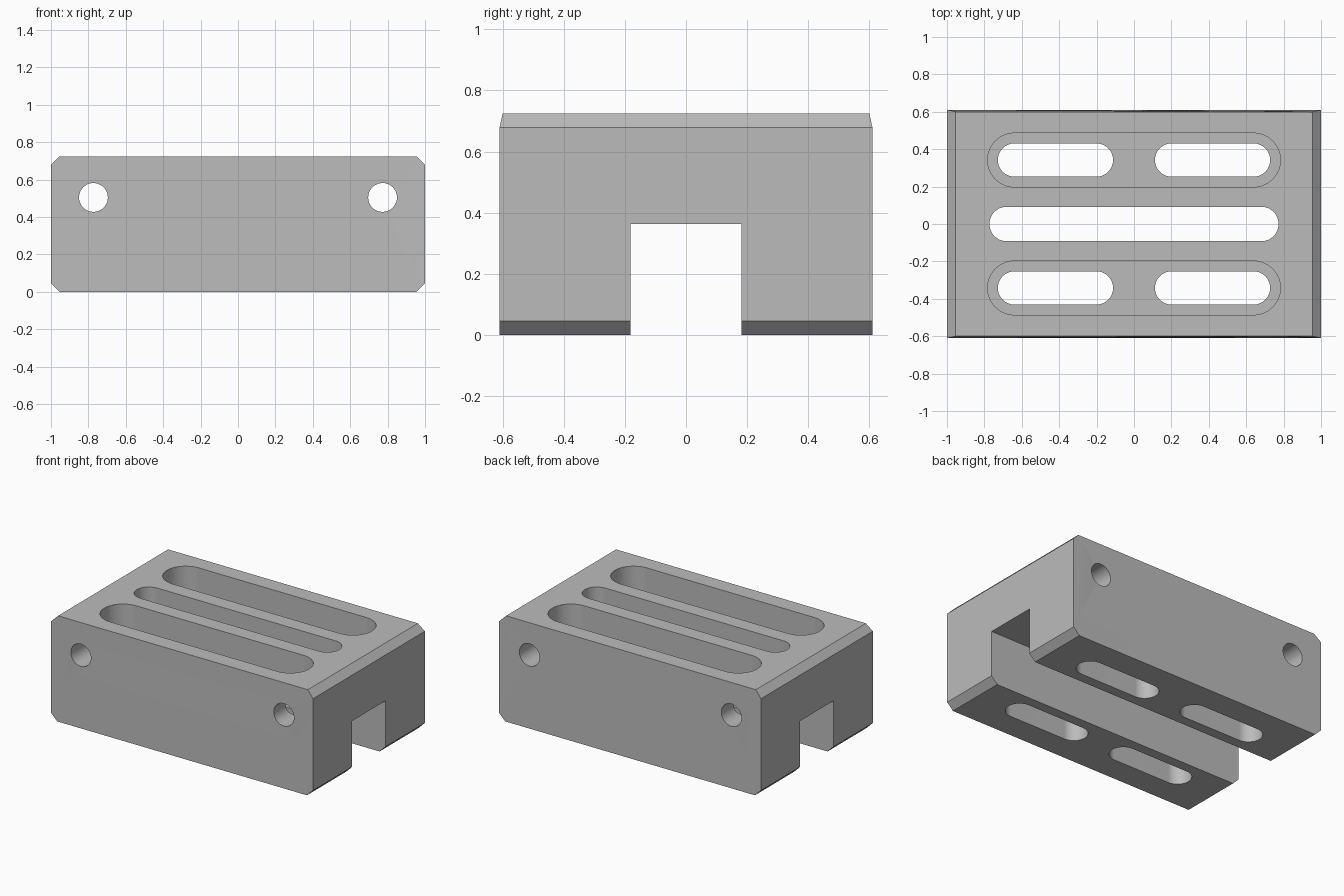
import bpy
import bmesh
import math

cube = bpy.data.objects.get("Cube")
if cube:
    bpy.data.objects.remove(cube, do_unlink=True)

grey = bpy.data.materials.new("plain grey")
grey.use_nodes = True
colour = (0.5, 0.5, 0.5, 1)
grey.diffuse_color = colour
grey.node_tree.nodes["Principled BSDF"].inputs["Base Color"].default_value = colour

HALF_X, HALF_Y, HEIGHT = 1.0, 0.61, 0.725
CHAMFER, DRAFT = 0.046, 0.01
MID = HEIGHT / 2


def make_object(name, bm):
    bmesh.ops.recalc_face_normals(bm, faces=bm.faces)
    mesh = bpy.data.meshes.new(name)
    bm.to_mesh(mesh)
    bm.free()
    mesh.materials.append(grey)
    obj = bpy.data.objects.new(name, mesh)
    bpy.context.collection.objects.link(obj)
    return obj


def prism(name, outline, place, a, b):
    """Loft an outline from depth a to depth b; place maps (u, v, depth) to a point."""
    bm = bmesh.new()
    ends = [[bm.verts.new(place(u, v, d)) for u, v in outline] for d in (a, b)]
    n = len(outline)
    for end in ends:
        bm.faces.new(end)
    for i in range(n):
        j = (i + 1) % n
        bm.faces.new((ends[0][i], ends[0][j], ends[1][j], ends[1][i]))
    return make_object(name, bm)


def slot_outline(x0, x1, y, r, steps=24):
    """Rounded-end slot."""
    points = []
    for cx, start in ((x1 - r, -math.pi / 2), (x0 + r, math.pi / 2)):
        for i in range(steps + 1):
            t = start + math.pi * i / steps
            points.append((cx + r * math.cos(t), y + r * math.sin(t)))
    return points


def cut(target, cutter):
    cutter.hide_render = True
    mod = target.modifiers.new("cut", "BOOLEAN")
    mod.operation = "DIFFERENCE"
    mod.solver = "EXACT"
    mod.object = cutter
    bpy.context.view_layer.objects.active = target
    bpy.ops.object.modifier_apply(modifier=mod.name)
    bpy.data.objects.remove(cutter, do_unlink=True)


# Block with chamfered ends; the top narrows slightly towards its long edges
half = [(HALF_X - CHAMFER, 0), (HALF_X, CHAMFER),
        (HALF_X, HEIGHT - CHAMFER), (HALF_X - CHAMFER, HEIGHT)]
profile = half + [(-x, z) for x, z in reversed(half)]


def block_point(x, z, side):
    return (x, side * (HALF_Y - (DRAFT if z >= HEIGHT else 0)), z)


block = prism("slotted_block", profile, block_point, -1, 1)


def upright(x, y, z):
    return (x, y, z)


def crosswise(x, z, y):
    return (x, y, z)


# Channel along the underside
channel = [(-1.2, -0.2), (1.2, -0.2), (1.2, MID), (-1.2, MID)]
cut(block, prism("channel_cutter", channel, crosswise, -0.182, 0.182))

# Middle slot, open into the channel
cut(block, prism("middle_slot_cutter", slot_outline(-0.773, 0.773, 0, 0.092),
                 upright, 0.2, 1))

# Recessed pockets, each with two slots through its floor
for side in (-1, 1):
    y = side * 0.342
    cut(block, prism("pocket_cutter", slot_outline(-0.783, 0.783, y, 0.144),
                     upright, MID, 1))
    for x0, x1 in ((-0.728, -0.112), (0.112, 0.728)):
        cut(block, prism("floor_slot_cutter", slot_outline(x0, x1, y, 0.089),
                         upright, -0.2, MID + 0.1))

# Round holes from front to back
for x in (-0.773, 0.773):
    ring = [(x + 0.077 * math.cos(2 * math.pi * i / 48),
             0.505 + 0.077 * math.sin(2 * math.pi * i / 48)) for i in range(48)]
    cut(block, prism("hole_cutter", ring, crosswise, -1, 1))

# Smooth rounded walls, crisp corners
bpy.ops.object.select_all(action="DESELECT")
block.select_set(True)
bpy.context.view_layer.objects.active = block
bpy.ops.object.shade_smooth_by_angle(angle=math.radians(30))
weighted = block.modifiers.new("weighted normals", "WEIGHTED_NORMAL")
weighted.keep_sharp = True
